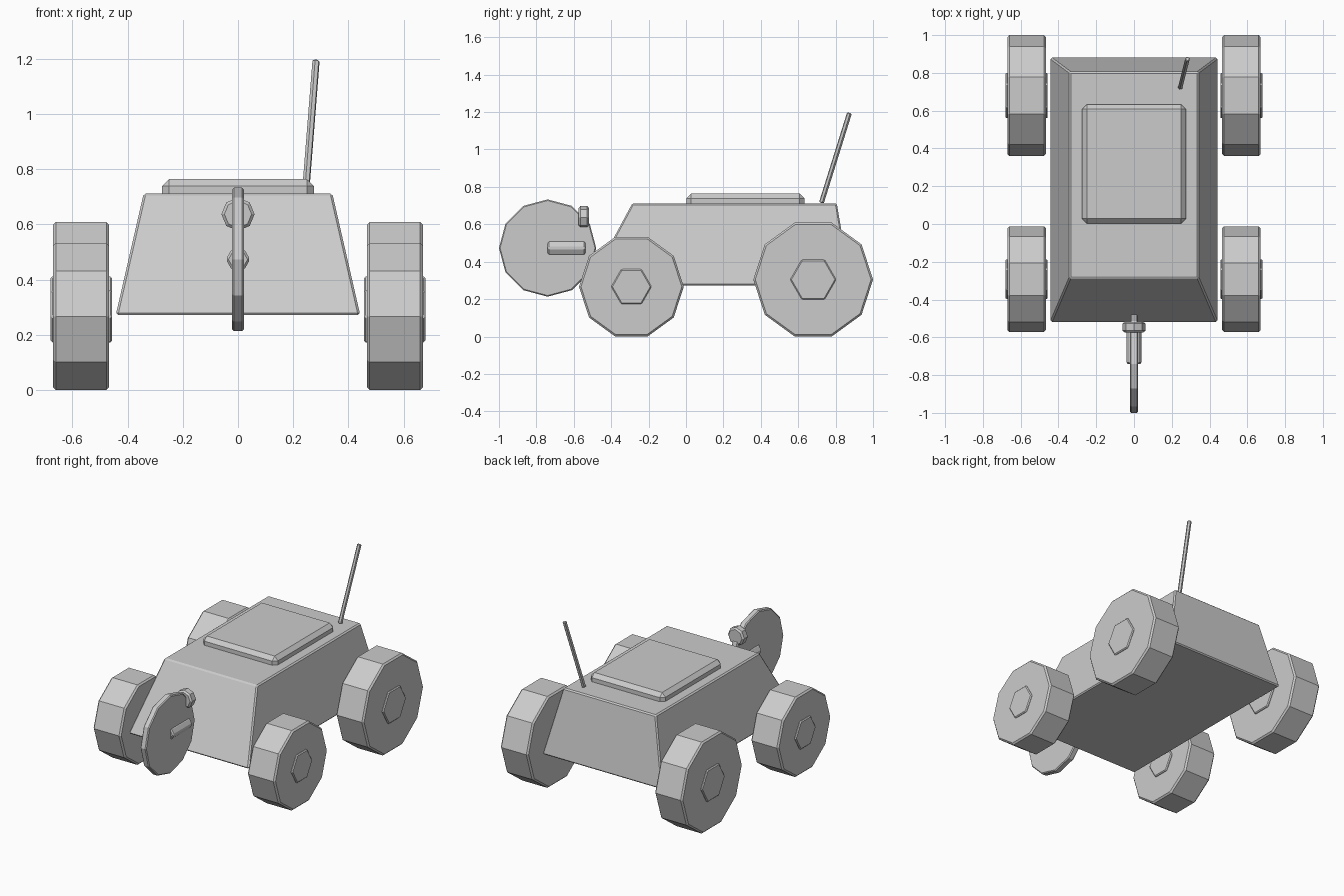
import bpy, math
from mathutils import Vector

if "Cube" in bpy.data.objects:
    bpy.data.objects.remove(bpy.data.objects["Cube"])


def bevel(ob, width):
    m = ob.modifiers.new("edge", 'BEVEL')
    m.width = width
    m.segments = 1
    m.limit_method = 'ANGLE'
    m.angle_limit = math.radians(50)
    return ob


def mesh(name, verts, faces):
    me = bpy.data.meshes.new(name)
    me.from_pydata(verts, [], faces)
    ob = bpy.data.objects.new(name, me)
    bpy.context.collection.objects.link(ob)
    return ob


def frustum(name, low, high, width):
    """Block between two rectangles given as (half x, y min, y max, z)."""
    verts = []
    for hx, y0, y1, z in (low, high):
        verts += [(-hx, y0, z), (hx, y0, z), (hx, y1, z), (-hx, y1, z)]
    faces = [(3, 2, 1, 0), (4, 5, 6, 7)]
    faces += [(i, (i + 1) % 4, (i + 1) % 4 + 4, i + 4) for i in range(4)]
    return bevel(mesh(name, verts, faces), width)


def prism(name, axis, a, b, centre, r, n, width, turn=0.0):
    """n-sided prism along x or y from a to b; centre is the other two coordinates."""
    verts = []
    for t in (a, b):
        for i in range(n):
            ang = turn + 2 * math.pi * i / n
            u, z = centre[0] + r * math.cos(ang), centre[1] + r * math.sin(ang)
            verts.append((t, u, z) if axis == 'x' else (u, t, z))
    lo, hi = list(range(n)), list(range(n, 2 * n))
    faces = [lo[::-1], hi]
    faces += [(i, (i + 1) % n, (i + 1) % n + n, i + n) for i in range(n)]
    if axis == 'y':
        faces = [tuple(f)[::-1] for f in faces]
    m = bevel(mesh(name, verts, faces), width)
    m.modifiers["edge"].angle_limit = math.radians(70 if n > 6 else 50)
    return m


# Body and roof panel
frustum("body", (0.443, -0.523, 0.882, 0.272), (0.342, -0.287, 0.806, 0.712), 0.008)
frustum("roof_panel", (0.275, 0.003, 0.633, 0.68), (0.275, 0.003, 0.633, 0.764), 0.025)

# Wheels with hubs showing on both faces
for pos, y, r, hub in (("front", -0.292, 0.28, 0.108), ("rear", 0.68, 0.32, 0.123)):
    z = r * math.cos(math.pi / 10)
    for side, s in (("left", -1), ("right", 1)):
        x0, x1 = sorted((s * 0.467, s * 0.67))
        prism(f"{pos}_{side}_wheel", 'x', x0, x1, (y, z), r, 10, 0.01)
        h0, h1 = sorted((s * 0.457, s * 0.679))
        prism(f"{pos}_{side}_hub", 'x', h0, h1, (y, z), hub, 6, 0.006)

# Upright disc in front, with its axle and upper knob
prism("front_disc", 'x', -0.021, 0.021, (-0.74, 0.473), 0.26, 12, 0.006)
prism("disc_axle", 'y', -0.74, -0.537, (0, 0.473), 0.044, 6, 0.008)
prism("disc_knob", 'y', -0.575, -0.518, (0, 0.637), 0.06, 8, 0.01)

# Leaning antenna
p, q = Vector((0.245, 0.724, 0.715)), Vector((0.283, 0.874, 1.195))
bpy.ops.mesh.primitive_cylinder_add(vertices=6, radius=0.0135, depth=(q - p).length,
                                    location=(p + q) / 2)
rod = bpy.context.object
rod.name = "antenna"
rod.rotation_mode = 'QUATERNION'
rod.rotation_quaternion = (q - p).to_track_quat('Z', 'Y')
bevel(rod, 0.004).modifiers["edge"].angle_limit = math.radians(70)
